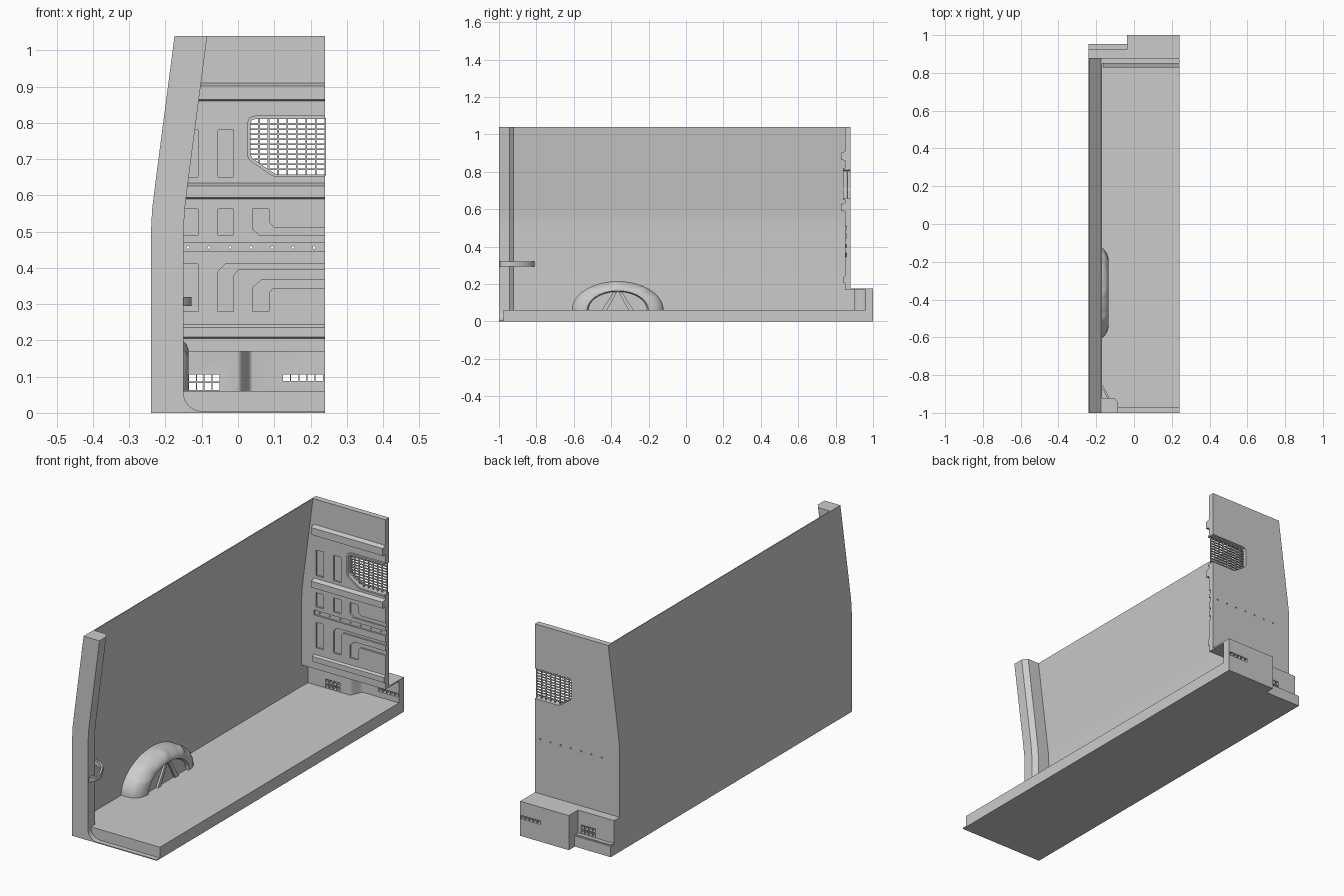
import bpy, bmesh
from math import sin, cos, pi, radians

if "Cube" in bpy.data.objects:
    bpy.data.objects.remove(bpy.data.objects["Cube"])


def loft(name, rings, smooth=False):
    """Skin a series of closed rings and cap both ends."""
    bm = bmesh.new()
    vs = [[bm.verts.new(p) for p in r] for r in rings]
    n = len(rings[0])
    for a, b in zip(vs, vs[1:]):
        for i in range(n):
            j = (i + 1) % n
            bm.faces.new((a[i], a[j], b[j], b[i]))
    bm.faces.new(vs[0])
    bm.faces.new(vs[-1][::-1])
    bmesh.ops.remove_doubles(bm, verts=bm.verts, dist=1e-5)
    bmesh.ops.recalc_face_normals(bm, faces=bm.faces)
    me = bpy.data.meshes.new(name)
    bm.to_mesh(me)
    bm.free()
    ob = bpy.data.objects.new(name, me)
    bpy.context.collection.objects.link(ob)
    if smooth:
        bpy.ops.object.select_all(action='DESELECT')
        ob.select_set(True)
        bpy.context.view_layer.objects.active = ob
        bpy.ops.object.shade_smooth_by_angle(angle=radians(35))
    return ob


def prism(name, pts, axis, a, b, smooth=False):
    """Extrude a 2D outline along an axis from a to b."""
    put = {'x': lambda p, d: (d, p[0], p[1]),
           'y': lambda p, d: (p[0], d, p[1]),
           'z': lambda p, d: (p[0], p[1], d)}[axis]
    return loft(name, [[put(p, d) for p in pts] for d in (a, b)], smooth)


def rect(a, b, c, d):
    return [(a, c), (b, c), (b, d), (a, d)]


def box(name, x0, x1, y0, y1, z0, z1):
    return prism(name, rect(x0, x1, y0, y1), 'z', z0, z1)


def cut(ob, cutters):
    """Subtract cutters from an object, then delete them."""
    bpy.context.view_layer.objects.active = ob
    for c in cutters:
        c.hide_render = True
        m = ob.modifiers.new('cut', 'BOOLEAN')
        m.operation, m.solver, m.object = 'DIFFERENCE', 'EXACT', c
        bpy.ops.object.modifier_apply(modifier=m.name)
        bpy.data.objects.remove(c)


# Outer side profile (x, z) shared by wall, pillar and bulkhead
SIDE = [(-.24, 0), (-.24, .50), (-.237, .56), (-.231, .61), (-.222, .68), (-.175, 1.04)]


def side_loft(name, section):
    return loft(name, [[(x + dx, y, z) for dx, y in section] for x, z in SIDE], True)


# Side wall, rear pillar, floor and door sill
side_loft('side_wall', rect(0, .005, -1, .88))
side_loft('rear_pillar', [(0, -1), (.09, -1), (.09, -.945), (.07, -.92), (0, -.92)])
box('floor', -.238, .24, -.975, .945, 0, .06)
fillet = [(-.10 - .05 * sin(i * pi / 16), .055 - .05 * cos(i * pi / 16)) for i in range(9)]
prism('door_sill', [(-.2, 0), (.24, 0), (.24, .005)] + fillet + [(-.2, .055)],
      'y', -1, -.97, True)

# Grab handle: flat band curving from pillar to wall
path = [(-.155, -.998), (-.135, -.98), (-.128, -.95), (-.131, -.92),
        (-.148, -.885), (-.165, -.855), (-.195, -.825), (-.238, -.81)]
inner = [(-.16, -.985), (-.145, -.973), (-.138, -.95), (-.141, -.922),
         (-.157, -.89), (-.173, -.862), (-.2, -.835), (-.238, -.82)]
prism('grab_handle', path + inner[::-1], 'z', .295, .32, True)

# Wheel arch: ridged half-round cover with a sunken centre and two ribs
CY, FZ = -.365, .06
PROFILE = [(-.238, 1), (-.19, 1), (-.17, .975), (-.155, .92), (-.143, .84), (-.136, .74),
           (-.136, .67), (-.150, .64), (-.150, 0), (-.238, 0)]
rings = []
for i in range(49):
    t = pi * i / 48
    low = 1 if abs(i - 24) > 15 or i % 10 in (3, 4, 5) else .965
    rings.append([(x, CY + .245 * s * (low if .8 < s < .99 else 1) * cos(t),
                   FZ + .155 * s * (low if .8 < s < .99 else 1) * sin(t))
                  for x, s in PROFILE])
loft('wheel_arch', rings, True)
for n, k in (('front', -1), ('back', 1)):
    prism('arch_rib_' + n, [(CY + k * .058, FZ), (CY + k * .085, FZ),
                            (CY + k * .022, .158), (CY + k * .004, .158)], 'x', -.155, -.140)

# Bulkhead panel
bulk = [(-.24, .17)] + SIDE[1:] + [(.24, 1.04), (.24, .17)]
bulkhead = prism('bulkhead', bulk, 'y', .85, .88)
win_out = [(.26, .82), (.048, .82), (.032, .815), (.025, .80), (.025, .71),
           (.032, .696), (.09, .656), (.105, .65), (.26, .65)]
cutters = [prism('cutter', win_out, 'y', .8, .9)]
panels = [rect(x, x + .043, z0, z1) for x in (-.153, -.055)
          for z0, z1 in ((.65, .78), (.49, .562), (.28, .41))
          if not (x > -.1 and z0 < .3)]
panels += [
    [(.04, .563), (.085, .563), (.085, .527), (.10, .51), (.26, .51), (.26, .49),
     (.06, .49), (.04, .507)],
    [(-.055, .28), (-.012, .28), (-.012, .38), (.0, .395), (.26, .395), (.26, .411),
     (-.035, .411), (-.055, .39)],
    [(.04, .28), (.085, .28), (.085, .33), (.097, .345), (.26, .345), (.26, .367),
     (.065, .367), (.04, .345)],
    rect(-.165, .26, .445, .47)]
cutters += [prism('cutter', p, 'y', .8, .859) for p in panels]
for i in range(7):
    x = -.138 + i * .058
    cutters.append(prism('cutter', [(x + .004 * cos(a * pi / 4), .456 + .004 * sin(a * pi / 4))
                                    for a in range(8)], 'y', .8, .9))
cut(bulkhead, cutters)

# Horizontal stiffening ribs
for name, z0, z1, d in (('upper', .86, .91, .022), ('middle', .59, .635, .022),
                        ('lower', .205, .245, .010)):
    prism('bulkhead_rib_' + name, [(.852, z0), (.85 - d, z0 + .004), (.85 - d, z1 - .009),
                                   (.852, z1)], 'x', -.165, .24)

# Window frame and grille
win_in = [(.24, .811), (.052, .811), (.039, .808), (.034, .798), (.034, .714),
          (.040, .702), (.095, .664), (.107, .658), (.24, .658)]
prism('window_frame', [(min(x, .24), z) for x, z in win_out] + win_in[::-1], 'y', .84, .88)
for i in range(8):
    x = .055 + i * .0262
    box(f'grille_upright_{i}', x, x + .005, .860, .865, max(.655, .702 - (x - .034) * .67), .813)
for i in range(10):
    z = .670 + i * .0138
    box(f'grille_bar_{i}', .030 + max(0, .706 - z) * 1.45, .24, .859, .866, z, z + .004)

# Stepped foot behind the bulkhead, with a curved inside step and vent slots
curve = [(.04 - .04 * i / 10, .93 + .03 * cos(pi * i / 10)) for i in range(11)]
foot = prism('foot_wall', [(-.24, .925), (-.036, .925), (-.036, 1), (.24, 1), (.24, .96)]
             + curve + [(-.24, .90)], 'z', .058, .172, True)
slots = [(-.135 + i * .0215, w, z0, z1) for i in range(4) for w in (.019,)
         for z0, z1 in ((.063, .083), (.087, .106))]
slots += [(.124 + i * .0225, .020, .088, .106) for i in range(5)]
cut(foot, [box('cutter', x, x + w, .85, 1.05, z0, z1) for x, w, z0, z1 in slots])
prism('foot_top', [(-.24, .85), (.24, .85), (.24, 1), (-.036, 1), (-.036, .925), (-.24, .925)],
      'z', .17, .177)
box('foot_side', -.24, -.234, .87, .925, 0, .172)
box('foot_base', -.036, .24, .94, 1, 0, .06)
box('foot_lip', -.24, -.036, .88, .952, 0, .055)
